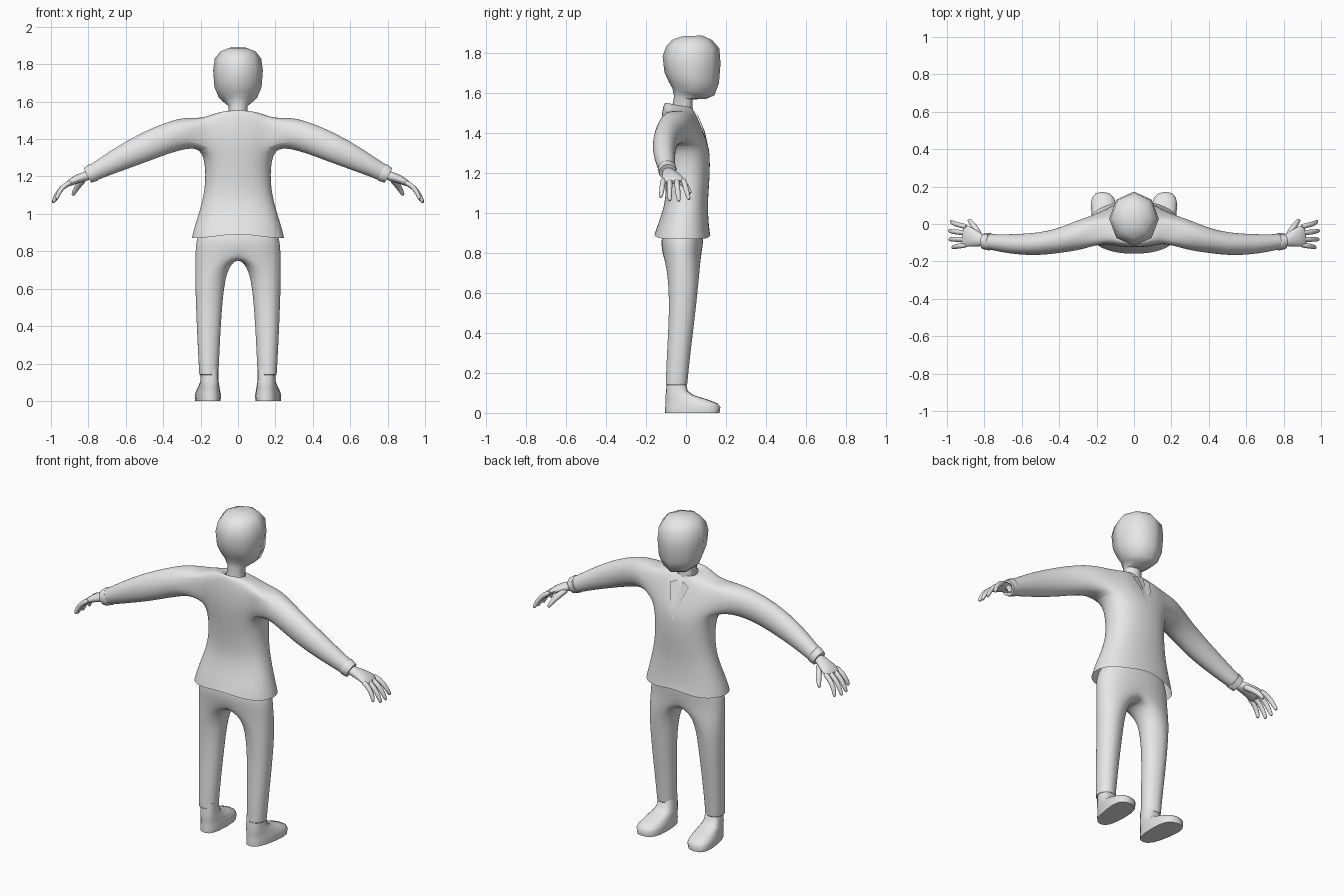
import bpy, bmesh, math
from mathutils import Vector

if "Cube" in bpy.data.objects:
    bpy.data.objects.remove(bpy.data.objects["Cube"])

grey = bpy.data.materials.new("light_grey")
grey.diffuse_color = (0.8, 0.8, 0.8, 1)
grey.use_nodes = True
grey.node_tree.nodes["Principled BSDF"].inputs["Base Color"].default_value = grey.diffuse_color


def sp(v, p):
    return math.copysign(abs(v) ** p, v)


def bridge(bm, a, b, closed=True, skip=()):
    n = len(a)
    for i in range(n if closed else n - 1):
        if i not in skip:
            k = (i + 1) % n
            bm.faces.new((a[i], a[k], b[k], b[i]))


def finish(name, bm, mirror=False, levels=0, angle=50):
    bmesh.ops.recalc_face_normals(bm, faces=bm.faces)
    me = bpy.data.meshes.new(name)
    bm.to_mesh(me)
    bm.free()
    ob = bpy.data.objects.new(name, me)
    bpy.context.collection.objects.link(ob)
    me.materials.append(grey)
    if mirror:
        m = ob.modifiers.new("mirror", 'MIRROR')
        m.use_clip = True
    if levels:
        s = ob.modifiers.new("smooth", 'SUBSURF')
        s.levels = s.render_levels = levels
    bpy.ops.object.select_all(action='DESELECT')
    ob.select_set(True)
    bpy.context.view_layer.objects.active = ob
    bpy.ops.object.shade_smooth_by_angle(angle=math.radians(angle))
    return ob


def ring(bm, z, x0, x1, y0, y1, angles, p=1.0, tilt=0.0):
    """Horizontal oval between x0..x1 and y0..y1; tilt is the rise towards +y."""
    out = []
    for a in angles:
        c, s = sp(math.cos(math.radians(a)), p), sp(math.sin(math.radians(a)), p)
        out.append(bm.verts.new(((x0 + x1) / 2 + (x1 - x0) / 2 * c,
                                 (y0 + y1) / 2 + (y1 - y0) / 2 * s, z + tilt * s)))
    return out


def tube(bm, path, sides=10):
    """Capped tube through (x, y, z, side radius, thickness radius)."""
    pts = [Vector(q[:3]) for q in path]
    prev = None
    for i, q in enumerate(path):
        d = (pts[min(i + 1, len(pts) - 1)] - pts[max(i - 1, 0)]).normalized()
        a = Vector((0, 1, 0)) if abs(d.y) < 0.8 else Vector((1, 0, 0))
        a = (a - d * a.dot(d)).normalized()
        b = d.cross(a)
        cur = []
        for k in range(sides):
            t = 2 * math.pi * k / sides
            cur.append(bm.verts.new(pts[i] + a * q[3] * math.cos(t) + b * q[4] * math.sin(t)))
        if prev:
            bridge(bm, prev, cur)
        else:
            bm.faces.new(cur)
        prev = cur
    bm.faces.new(prev)


half = [-90 + 22.5 * j for j in range(9)]      # back centre to front centre
eight = [45 * k for k in range(8)]

# Head and neck
bm = bmesh.new()
prev = None
for zb, zf, r, yb, yf in [
        (1.50, 1.50, .056, -.075, .035), (1.585, 1.57, .05, -.06, .032),
        (1.625, 1.572, .078, -.068, .10), (1.655, 1.59, .103, -.085, .142),
        (1.705, 1.65, .126, -.108, .165), (1.785, 1.75, .133, -.117, .173),
        (1.835, 1.825, .124, -.10, .167), (1.868, 1.868, .095, -.07, .13),
        (1.886, 1.89, .045, -.02, .08)]:
    cur = ring(bm, (zb + zf) / 2, -r, r, yb, yf, eight, 1, (zf - zb) / 2)
    if prev:
        bridge(bm, prev, cur)
    prev = cur
bm.faces.new(prev)
finish("head", bm, levels=0, angle=60)

# Jacket body, with an armhole left open between rings 5 and 7
bm = bmesh.new()
body = []
for z, r, yb, yf in [
        (.872, .252, -.162, .125), (.93, .238, -.148, .117), (1.05, .198, -.105, .110),
        (1.15, .178, -.102, .119), (1.27, .178, -.115, .124), (1.35, .205, -.125, .114),
        (1.43, .225, -.128, .088), (1.508, .205, -.122, .055), (1.537, .125, -.112, .036),
        (1.545, .066, -.098, .032), (1.525, .05, -.075, .025)]:
    body.append(ring(bm, z, -r, r, yb, yf, half, .88, -.012 if z > 1.52 else 0))
for j, rise in ((0, .022), (1, .01), (8, .025), (7, .004)):   # hem rises at the centre
    body[0][j].co.z += rise
for r in body[6:9]:                                           # lapel opening
    r[8].co.y -= .014
for i in range(len(body) - 1):
    bridge(bm, body[i], body[i + 1], False, range(2, 6) if i in (5, 6) else ())

# Sleeve grown from the armhole
loop = body[5][2:7] + [body[6][6]] + body[7][6:1:-1] + [body[6][2]]
for x, y, z, ry, rz, t in [
        (.285, -.055, 1.435, .088, .088, .12), (.40, -.09, 1.398, .068, .084, .32),
        (.52, -.109, 1.347, .063, .079, .43), (.65, -.108, 1.285, .055, .064, .46),
        (.73, -.1, 1.243, .047, .052, .46), (.785, -.094, 1.215, .042, .046, .46)]:
    cur = []
    for k in range(12):
        a = math.radians(210 + 30 * k)
        h = rz * math.sin(a)
        cur.append(bm.verts.new((x + h * math.sin(t), y + ry * math.cos(a), z + h * math.cos(t))))
    bridge(bm, loop, cur)
    loop = cur
finish("jacket", bm, True, 2)

# Lapel plates beside the front opening
bm = bmesh.new()
edge = [(.004, .121, 1.29), (.035, .094, 1.41), (.06, .062, 1.485), (.018, .052, 1.505), (.006, .085, 1.42)]
bm.faces.new([bm.verts.new(c) for c in edge])
finish("lapel", bm, True)

# Shirt cuff
bm = bmesh.new()
tube(bm, [(.768, -.095, 1.224, .044, .047), (.772, -.095, 1.222, .047, .05),
          (.803, -.092, 1.206, .043, .044), (.803, -.092, 1.206, .03, .03)], 12)
finish("cuff", bm, True)

# Hand: palm, four curled fingers and a thumb
bm = bmesh.new()
tube(bm, [(.79, -.092, 1.21, .03, .028), (.825, -.085, 1.198, .036, .026),
          (.865, -.073, 1.185, .052, .024), (.905, -.064, 1.163, .062, .018),
          (.918, -.062, 1.154, .055, .01)], 12)
for y0, y1, reach in ((-.112, -.128, -.02), (-.082, -.082, -.002), (-.048, -.035, 0), (-.016, .018, -.01)):
    path = [(.888, 1.172, .015), (.93, 1.150, .015), (.962, 1.115, .0145),
            (.982, 1.078, .012), (.99, 1.056, .008)]
    tube(bm, [(x + reach * k / 4, y0 + (y1 - y0) * k / 4, z - reach * k / 4, r, r)
              for k, (x, z, r) in enumerate(path)], 8)
tube(bm, [(.82, -.07, 1.19, .02, .02), (.845, -.03, 1.165, .019, .019),
          (.865, .002, 1.135, .016, .016), (.88, .018, 1.108, .012, .012),
          (.885, .022, 1.098, .006, .006)], 8)
finish("hand", bm, True, 1)

# Trousers: hips, then the leg grown from hip arc plus crotch points
bm = bmesh.new()
hips = [ring(bm, z, -r, r, yb, yf, half, .88) for z, r, yb, yf in
        [(.96, .18, -.09, .085), (.88, .226, -.13, .092), (.80, .232, -.122, .08)]]
for a, b in zip(hips, hips[1:]):
    bridge(bm, a, b, False)
crotch = [bm.verts.new((0, y, .775)) for y in (.045, -.02, -.085)]
loop = hips[-1] + crotch
for z, xi, xo, yb, yf in [
        (.70, .058, .232, -.092, .070), (.50, .08, .226, -.086, .050),
        (.30, .092, .217, -.098, .024), (.14, .1, .208, -.104, .008),
        (.138, .1, .208, -.104, .008), (.15, .115, .195, -.09, -.005)]:
    cur = ring(bm, z, xi, xo, yb, yf, half + [135, 180, 225], .93)
    bridge(bm, loop, cur)
    loop = cur
finish("trousers", bm, True, 2)

# Shoes, turned slightly outward and widening to the toe
bm = bmesh.new()
prev = None
for z, w, yb, yf in [
        (0, .054, -.104, .168), (.028, .056, -.104, .172), (.048, .053, -.102, .158),
        (.068, .05, -.102, .105), (.088, .047, -.102, .04), (.11, .044, -.1, .008),
        (.17, .043, -.095, -.004)]:
    cur = ring(bm, z, -w, w, yb, yf, [22.5 * k for k in range(16)], .75)
    for v in cur:
        f = (v.co.y + .1) / .27
        v.co.x = v.co.x * (1 + .4 * f) + .148 + .02 * f
    if prev:
        bridge(bm, prev, cur)
    else:
        bm.faces.new(cur)
    prev = cur
bm.faces.new(prev)
finish("shoe", bm, True)
